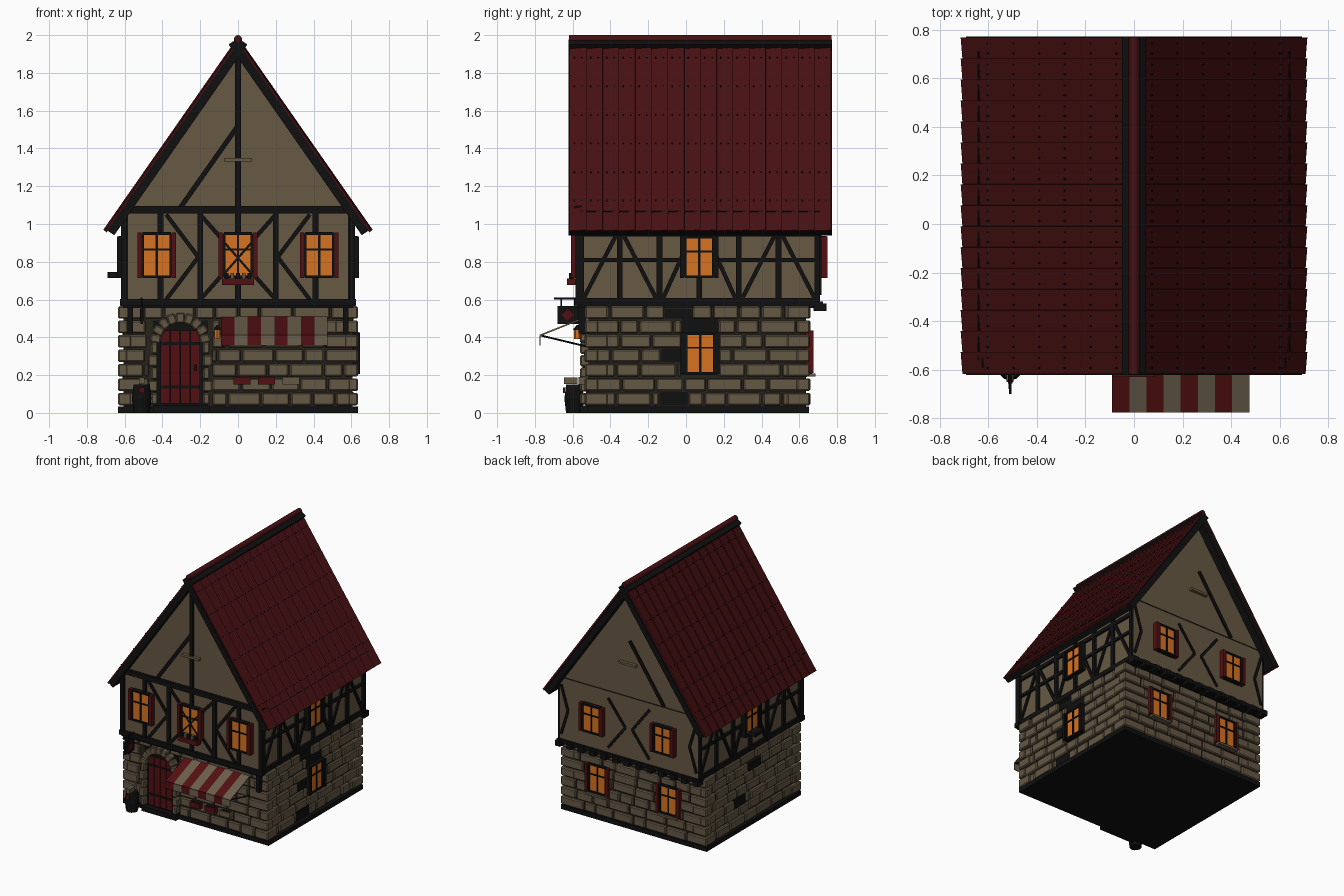
import bpy, bmesh, math, random
from mathutils import Matrix, Vector

random.seed(4)
cube = bpy.data.objects.get("Cube")
if cube:
    bpy.data.objects.remove(cube)

# Flat colours
COLOURS = {
    "plaster": (0.135, 0.098, 0.056),
    "stone": (0.13, 0.098, 0.059),
    "mortar": (0.02, 0.016, 0.011),
    "timber": (0.005, 0.005, 0.005),
    "roof_red": (0.062, 0.005, 0.006),
    "paint_red": (0.085, 0.005, 0.006),
    "glow": (0.68, 0.17, 0.015),
    "cloth": (0.15, 0.115, 0.075),
}
NAMES = list(COLOURS)
PLASTER, STONE, MORTAR, TIMBER, ROOF, RED, GLOW, CLOTH = range(len(NAMES))
materials = []
for label, rgb in COLOURS.items():
    m = bpy.data.materials.new(label)
    m.use_nodes = True
    m.diffuse_color = (*rgb, 1)
    bsdf = m.node_tree.nodes["Principled BSDF"]
    bsdf.inputs["Base Color"].default_value = (*rgb, 1)
    bsdf.inputs["Roughness"].default_value = 0.9
    materials.append(m)

parts = {}
WORLD = Matrix.Identity(4)


def mesh_of(name):
    return parts.setdefault(name, bmesh.new())


def paint(verts, colour):
    for face in {f for v in verts for f in v.link_faces}:
        face.material_index = colour


def box(name, centre, size, colour, frame=WORLD, turn=WORLD):
    matrix = frame @ Matrix.Translation(centre) @ turn @ Matrix.Diagonal((*size, 1))
    paint(bmesh.ops.create_cube(mesh_of(name), size=1, matrix=matrix)["verts"], colour)


def span(name, x, y, z, colour, frame=WORLD):
    """Box given by its (low, high) range on each axis."""
    box(name, [sum(r) / 2 for r in (x, y, z)], [abs(r[1] - r[0]) for r in (x, y, z)], colour, frame)


def beam(name, a, b, width, depth, colour, frame=WORLD, y=0, twist=0):
    """Bar from a to b, both (x, z), lying in a plane of constant y."""
    dx, dz = b[0] - a[0], b[1] - a[1]
    turn = Matrix.Rotation(-math.atan2(dz, dx), 4, 'Y') @ Matrix.Rotation(twist, 4, 'X')
    box(name, ((a[0] + b[0]) / 2, y, (a[1] + b[1]) / 2), (math.hypot(dx, dz), depth, width), colour, frame, turn)


def rod(name, a, b, r1, r2, colour, sides=12):
    a, b = Vector(a), Vector(b)
    turn = (b - a).to_track_quat('Z', 'Y').to_matrix().to_4x4()
    made = bmesh.ops.create_cone(mesh_of(name), cap_ends=True, segments=sides, radius1=r1, radius2=r2,
                                 depth=(b - a).length, matrix=Matrix.Translation((a + b) / 2) @ turn)
    paint(made["verts"], colour)


def faces_of(centre_y, half_x, half_y):
    """Frames for the four walls: x along the wall, -y outwards."""
    out = {}
    for i, side in enumerate(("front", "right", "back", "left")):
        reach = half_x if i % 2 else half_y
        out[side] = (Matrix.Translation((0, centre_y, 0)) @ Matrix.Rotation(i * math.pi / 2, 4, 'Z')
                     @ Matrix.Translation((0, -reach, 0)))
    return out


LOWER = faces_of(0.06, 0.605, 0.575)
UPPER = faces_of(0.07, 0.6, 0.64)

# Plinth and masonry core
span("plinth", (-0.635, 0.635), (-0.525, 0.65), (0, 0.035), TIMBER)
span("door_step", (-0.45, -0.15), (-0.56, -0.5), (0, 0.04), TIMBER)
span("masonry_core", (-0.605, 0.605), (-0.515, 0.635), (0.03, 0.58), MORTAR)

# Stone courses, broken around openings (u0, u1, z0, z1)
OPENINGS = {
    "front": [(-0.47, -0.14, 0, 0.53)],
    "right": [(-0.08, 0.11, 0.2, 0.51), (-0.19, -0.08, 0.27, 0.34), (-0.2, -0.05, 0.04, 0.11), (-0.17, -0.03, 0.5, 0.55)],
    "back": [(-0.4, -0.22, 0.19, 0.45), (0.22, 0.4, 0.19, 0.45)],
    "left": [(-0.03, 0.12, 0.4, 0.47), (-0.22, -0.07, 0.18, 0.25)],
}
ROWS, LOW, HIGH = 7, 0.035, 0.57
COURSE = (HIGH - LOW) / ROWS
for side, frame in LOWER.items():
    edge = 0.6 if side in ("front", "back") else 0.57
    for row in range(ROWS):
        z0 = LOW + row * COURSE
        u = -edge - random.uniform(0, 0.05)
        while u < edge:
            end = u + random.uniform(0.1, 0.2)
            pieces = [(max(u, -edge), min(end, edge))]
            for a, b, low, high in OPENINGS[side]:
                if low < z0 + COURSE / 2 < high:
                    pieces = [p for s, e in pieces for p in ((s, min(e, a)), (max(s, b), e))]
            for s, e in pieces:
                if e - s > 0.02:
                    out = random.uniform(0.012, 0.024)
                    span("wall_stones", (s + 0.005, e - 0.005), (0.02, -out), (z0 + 0.005, z0 + COURSE - 0.005), STONE, frame)
            u = end
    for a, b, low, high in OPENINGS[side]:
        if side != "front":
            span("wall_recesses", (a, b), (0.01, -0.006), (low, high), TIMBER, frame)

# Corner stones alternate long and short
for row in range(ROWS):
    z = LOW + (row + 0.5) * COURSE
    long_x, long_y = (0.12, 0.07) if row % 2 else (0.07, 0.12)
    for sx in (-1, 1):
        for sy in (-1, 1):
            box("corner_stones", (sx * (0.635 - long_x / 2), 0.06 + sy * (0.595 - long_y / 2), z),
                (long_x, long_y, COURSE - 0.01), STONE)

# Arched doorway
front = LOWER["front"]
DOOR_X, SPRING = -0.305, 0.37
span("door_recess", (-0.45, -0.16), (0.01, -0.006), (0.03, 0.49), TIMBER, front)
for i in range(4):
    x = -0.41 + i * 0.0525
    span("door", (x, x + 0.05), (0, -0.015), (0.05, 0.435), RED, front)
for z in (0.13, 0.36):
    span("door_straps", (-0.41, -0.2), (0, -0.019), (z, z + 0.015), TIMBER, front)
box("door_handle", (-0.225, -0.022, 0.24), (0.015, 0.02, 0.03), TIMBER, front)
for side in (-1, 1):
    for i in range(5):
        w = 0.05 if i % 2 else 0.035
        box("arch_stones", (DOOR_X + side * (0.12 + w / 2), -0.02, 0.075 + i * 0.067), (w, 0.05, 0.06), STONE, front)
for i in range(9):
    a = math.pi * (i + 0.5) / 9
    tip = [(DOOR_X + r * math.cos(a), SPRING + r * math.sin(a)) for r in (0.105, 0.16)]
    beam("arch_stones", *tip, 0.045, 0.05, STONE, front, -0.02)

# Upper storey and gables as one extruded profile
bm = mesh_of("plaster_walls")
profile = [(-0.6, 0.57), (0.6, 0.57), (0.6, 1.07), (0, 1.93), (-0.6, 1.07)]
bottom = bm.faces.new([bm.verts.new((x, -0.57, z)) for x, z in profile])
pulled = bmesh.ops.extrude_face_region(bm, geom=[bottom])["geom"]
bmesh.ops.translate(bm, verts=[g for g in pulled if isinstance(g, bmesh.types.BMVert)], vec=(0, 1.28, 0))
bmesh.ops.recalc_face_normals(bm, faces=bm.faces)

# Front framing
front = UPPER["front"]
for x in (-0.605, -0.41, -0.2, 0.0, 0.2, 0.41, 0.605):
    beam("front_posts", (x, 0.57), (x, 1.09), 0.03, 0.03, TIMBER, front)
beam("front_posts", (0, 1.08), (0, 1.95), 0.03, 0.03, TIMBER, front)
for z, w in ((0.585, 0.035), (1.075, 0.04)):
    beam("front_rails", (-0.625, z), (0.625, z), w, 0.04, TIMBER, front)
beam("gable_brace", (-0.31, 1.08), (0, 1.52), 0.026, 0.02, TIMBER, front)
for s in (-1, 1):
    for z in (0.6, 1.05):
        beam("front_braces", (0, 0.825), (s * 0.2, z), 0.022, 0.02, TIMBER, front)
        beam("front_braces", (s * 0.21, 0.825), (s * 0.38, z), 0.022, 0.02, TIMBER, front)

# Back framing, mostly plastered over
back = UPPER["back"]
beam("gable_brace", (0.31, 1.08), (0.01, 1.52), 0.026, 0.02, TIMBER, back)
for s in (-1, 1):
    for z in (0.63, 1.02):
        beam("back_braces", (s * 0.03, 0.825), (s * 0.18, z), 0.02, 0.016, TIMBER, back)
        beam("back_braces", (s * 0.53, 0.825), (s * 0.59, z), 0.02, 0.016, TIMBER, back)
beam("back_rail", (-0.6, 1.075), (0.6, 1.075), 0.006, 0.01, MORTAR, back)
beam("back_rail", (-0.62, 0.575), (0.62, 0.575), 0.03, 0.03, TIMBER, back)
for i in range(13):
    box("joist_ends", (-0.6 + i * 0.1, 0, 0.56), (0.045, 0.07, 0.04), TIMBER, back)
for frame in (front, back):
    beam("gable_pegs", (-0.075, 1.34), (0.075, 1.34), 0.018, 0.05, PLASTER, frame)

# Side framing
for side in ("left", "right"):
    frame = UPPER[side]
    for u in (-0.625, -0.42, -0.21, 0.0, 0.21, 0.42, 0.625):
        beam("side_posts", (u, 0.57), (u, 1.05), 0.03, 0.035, TIMBER, frame)
    for z, w in ((0.59, 0.035), (0.81, 0.022), (0.95, 0.03)):
        beam("side_rails", (-0.64, z), (0.64, z), w, 0.03, TIMBER, frame)
    for s in (-1, 1):
        for a, b in ((0.61, 0.44), (0.23, 0.4), (0.19, 0.04)):
            beam("side_braces", (s * a, 0.61), (s * b, 0.94), 0.022, 0.024, TIMBER, frame)
span("jetty_floor", (-0.61, 0.61), (-0.58, 0.7), (0.555, 0.58), TIMBER)
for x in (-0.57, 0.57):
    span("jetty_brackets", (x - 0.015, x + 0.015), (-0.57, -0.53), (0.42, 0.57), TIMBER)


def window(frame, u, low, high, shutter=RED, ledge=True):
    mid, half = (low + high) / 2, 0.075
    box("window_glass", (u, -0.01, mid), (half * 2, 0.03, high - low), GLOW, frame)
    for s in (-1, 1):
        box("window_frames", (u + s * half, -0.013, mid), (0.016, 0.04, high - low), TIMBER, frame)
        box("shutters", (u + s * 0.092, -0.02, mid), (0.022, 0.04, high - low + 0.01), shutter, frame)
    for z in (low, high):
        box("window_frames", (u, -0.013, z), (half * 2, 0.04, 0.014), TIMBER, frame)
    box("window_bars", (u, -0.015, mid), (0.012, 0.032, high - low), TIMBER, frame)
    box("window_bars", (u, -0.015, mid + 0.03), (half * 2, 0.032, 0.01), TIMBER, frame)
    if ledge:
        box("window_ledges", (u, -0.02, low - 0.015), (0.17, 0.06, 0.016), STONE, frame)


for x in (-0.43, 0, 0.43):
    window(front, x, 0.72, 0.95, ledge=False)
for s in (-1, 1):
    beam("center_window_lattice", (-0.07, 0.82 - s * 0.08), (0.07, 0.82 + s * 0.08), 0.012, 0.02, TIMBER, front, -0.018)
for x in (-0.31, 0.31):
    window(back, x, 0.72, 0.93, ledge=False)
    window(LOWER["back"], x, 0.215, 0.43)
for side in ("left", "right"):
    window(UPPER[side], 0, 0.72, 0.93, TIMBER, False)
window(LOWER["right"], 0.015, 0.21, 0.42, TIMBER, False)

# Planter under the middle window and a small bracket on the left wall
box("planter", (0, -0.035, 0.695), (0.17, 0.05, 0.035), RED, front)
for i in range(5):
    box("planter_stems", (-0.06 + i * 0.03, -0.035, 0.725), (0.02, 0.03, 0.03), STONE if i % 2 else TIMBER, front)
box("wall_bracket", (0, -0.06, 0.73), (0.1, 0.06, 0.03), TIMBER, UPPER["left"])

# Roof: dark deck, overlapping red boards, nail heads and ridge
PEAK, EAVE = Vector((0, 1.985)), Vector((0.705, 0.975))
slope = (EAVE - PEAK).normalized()
normal = Vector((-slope.y, slope.x))
BOARDS, START, STEP = 16, -0.615, 0.0863
for s in (-1, 1):
    def on_roof(t, lift):
        p = PEAK.lerp(EAVE, t) + normal * lift
        return (s * p.x, p.y)
    beam("roof_deck", on_roof(0, -0.038), on_roof(1, -0.038), 0.045, 1.395, TIMBER, y=0.075)
    for i in range(BOARDS):
        y = START + (i + 0.5) * STEP
        beam("roof_boards", on_roof(0, -0.008), on_roof(1.008, -0.008), 0.014, STEP + 0.004, ROOF, y=y, twist=s * 0.1)
        for t in (0.1, 0.25, 0.4, 0.55, 0.7, 0.85):
            for shift in (-0.02, 0.02):
                beam("roof_nails", on_roof(t, 0.001), on_roof(t + 0.006, 0.001), 0.006, 0.008, TIMBER, y=y + shift)
    beam("roof_seam", on_roof(0.905, -0.002), on_roof(0.911, -0.002), 0.008, 1.27, TIMBER, y=0.075)
rod("ridge_roll", (0, -0.62, 1.978), (0, 0.77, 1.978), 0.022, 0.022, ROOF)

# Striped awning with valance and stays
STRIPES, LEFT, WIDE = 8, -0.09, 0.0706
tilt = Matrix.Rotation(math.atan2(0.1, 0.25), 4, 'X')
for i in range(STRIPES):
    x, colour = LEFT + (i + 0.5) * WIDE, CLOTH if i % 2 else RED
    box("awning", (x, -0.648, 0.46), (WIDE, 0.27, 0.008), colour, turn=tilt)
    box("awning_valance", (x, -0.772, 0.383), (WIDE, 0.006, 0.052), colour)
for x in (LEFT + 0.01, 0.465):
    rod("awning_stays", (x, -0.77, 0.41), (x, -0.52, 0.35), 0.005, 0.005, TIMBER, 6)

# Goods under the awning
for x, colour in ((0.02, RED), (0.15, RED), (0.28, STONE)):
    span("goods_boxes", (x - 0.045, x + 0.045), (-0.57, -0.52), (0.15, 0.19), colour)
    span("goods_boxes", (x - 0.035, x + 0.035), (-0.56, -0.53), (0.185, 0.193), TIMBER)

# Lantern
rod("lantern", (-0.11, -0.575, 0.39), (-0.11, -0.575, 0.44), 0.018, 0.018, GLOW, 6)
rod("lantern_cap", (-0.11, -0.575, 0.44), (-0.11, -0.575, 0.465), 0.024, 0.004, TIMBER, 6)
rod("lantern_arm", (-0.11, -0.575, 0.46), (-0.11, -0.5, 0.46), 0.005, 0.005, TIMBER, 6)

# Hanging sign with a diamond
rod("sign_arm", (-0.51, -0.7, 0.605), (-0.51, -0.55, 0.605), 0.006, 0.006, TIMBER, 6)
span("sign_board", (-0.516, -0.504), (-0.68, -0.57), (0.47, 0.565), TIMBER)
box("sign_diamond", (-0.51, -0.625, 0.518), (0.018, 0.045, 0.045), RED, turn=Matrix.Rotation(math.pi / 4, 4, 'X'))
for y in (-0.66, -0.59):
    rod("sign_hangers", (-0.51, y, 0.56), (-0.51, y, 0.605), 0.004, 0.004, TIMBER, 6)

# Barrel with a mug on its lid
for low, high, r1, r2 in ((0, 0.075, 0.043, 0.052), (0.075, 0.15, 0.052, 0.043)):
    rod("barrel", (-0.51, -0.592, low), (-0.51, -0.592, high), r1, r2, TIMBER)
box("barrel_box", (-0.51, -0.61, 0.17), (0.03, 0.07, 0.035), STONE)
box("barrel_tag", (-0.51, -0.645, 0.12), (0.03, 0.01, 0.03), RED)

# Turn every collected part into an object
for name, bm in parts.items():
    mesh = bpy.data.meshes.new(name)
    bm.to_mesh(mesh)
    used = sorted({p.material_index for p in mesh.polygons})
    for index in used:
        mesh.materials.append(materials[index])
    for p in mesh.polygons:
        p.material_index = used.index(p.material_index)
    obj = bpy.data.objects.new(name, mesh)
    bpy.context.collection.objects.link(obj)
    if "stones" in name:
        bevel = obj.modifiers.new("worn_edges", 'BEVEL')
        bevel.width = 0.007
        bevel.segments = 1
